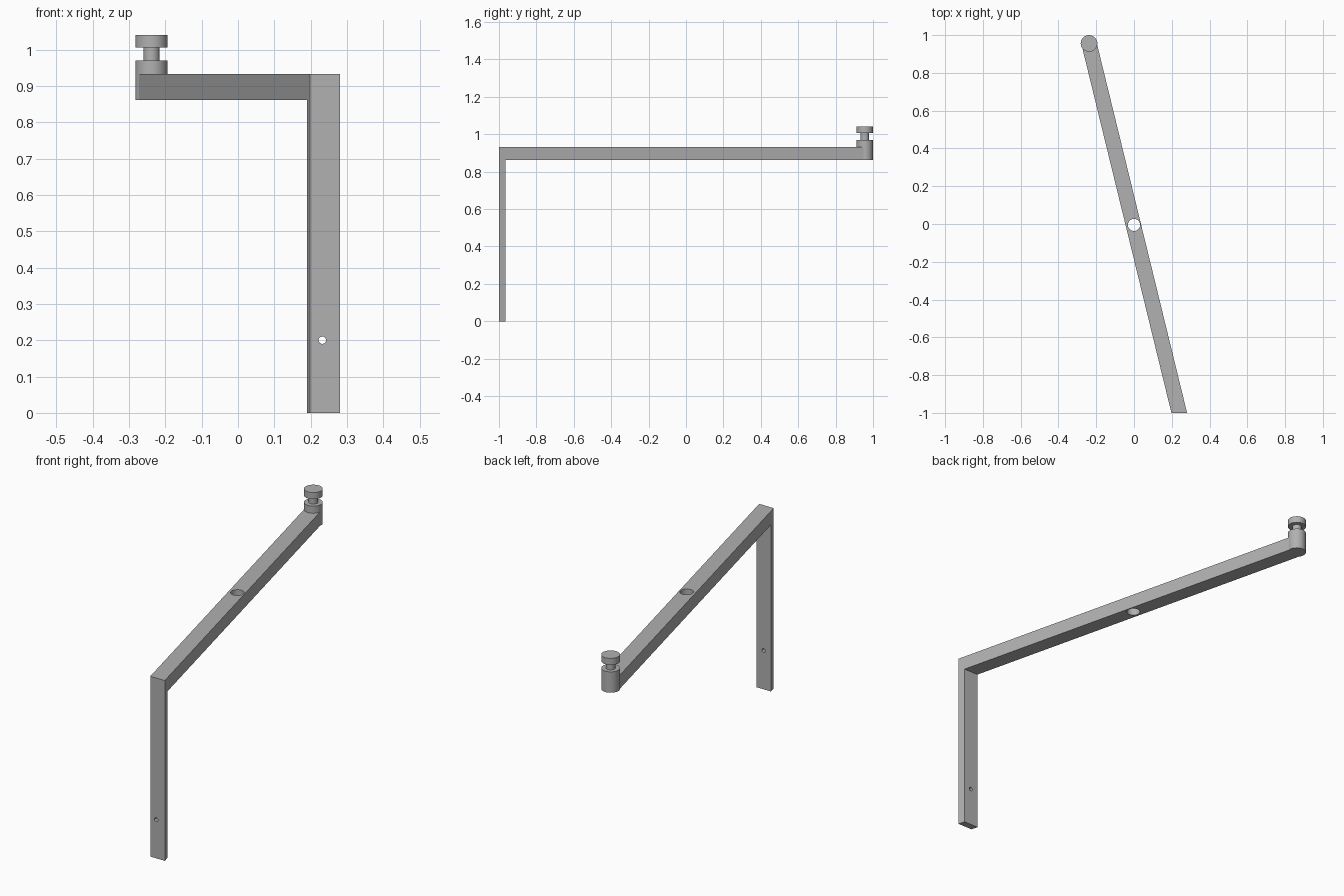
import bpy, bmesh, math
from mathutils import Matrix, Vector

if "Cube" in bpy.data.objects:
    bpy.data.objects.remove(bpy.data.objects["Cube"], do_unlink=True)

GREY = (0.44, 0.44, 0.44, 1)
mat = bpy.data.materials.new("plain grey")
mat.use_nodes = True
mat.diffuse_color = GREY
mat.node_tree.nodes["Principled BSDF"].inputs["Base Color"].default_value = GREY

FRONT, POST_X, POST_Y = -1.0, -0.238, 0.956
FRONT_X, HALF = 0.2395, 0.0415
ARM_LOW, ARM_TOP, LEG_BACK = 0.862, 0.933, -0.965
SLOPE = (POST_X - FRONT_X) / (POST_Y - FRONT)


def finish(bm, name):
    bmesh.ops.recalc_face_normals(bm, faces=bm.faces)
    mesh = bpy.data.meshes.new(name)
    bm.to_mesh(mesh)
    bm.free()
    mesh.materials.append(mat)
    obj = bpy.data.objects.new(name, mesh)
    bpy.context.collection.objects.link(obj)
    return obj


def activate(obj):
    bpy.ops.object.select_all(action='DESELECT')
    obj.select_set(True)
    bpy.context.view_layer.objects.active = obj


def drill(obj, centre, radius, depth, rotation):
    # Cut a round hole, then discard the cutter
    bm = bmesh.new()
    bmesh.ops.create_cone(bm, cap_ends=True, segments=48, radius1=radius,
                          radius2=radius, depth=depth,
                          matrix=Matrix.Translation(centre) @ rotation)
    cutter = finish(bm, "hole_cutter")
    cutter.hide_render = True
    mod = obj.modifiers.new("hole", 'BOOLEAN')
    mod.operation, mod.solver, mod.object = 'DIFFERENCE', 'EXACT', cutter
    activate(obj)
    bpy.ops.object.modifier_apply(modifier=mod.name)
    bpy.data.objects.remove(cutter, do_unlink=True)


# Bracket: L-shaped side profile, widened in x and sheared along the slanted arm
profile = [(FRONT, 0), (LEG_BACK, 0), (LEG_BACK, ARM_LOW),
           (POST_Y, ARM_LOW), (POST_Y, ARM_TOP), (FRONT, ARM_TOP)]
bm = bmesh.new()
face = bm.faces.new([bm.verts.new((FRONT_X + SLOPE * (y - FRONT) - HALF, y, z))
                     for y, z in profile])
side = bmesh.ops.extrude_face_region(bm, geom=[face])
bmesh.ops.translate(bm, vec=(2 * HALF, 0, 0),
                    verts=[v for v in side["geom"] if isinstance(v, bmesh.types.BMVert)])
bracket = finish(bm, "bracket_arm_and_leg")

# Vertical hole in mid arm, small screw hole in the leg
drill(bracket, Vector((0, -0.005, 0.9)), 0.032, 0.3, Matrix.Identity(4))
drill(bracket, Vector((0.232, -0.98, 0.2)), 0.01, 0.2,
      Matrix.Rotation(math.pi / 2, 4, 'X'))

# Turned post: base, narrow neck and flat head
R, NECK = 0.044, 0.022
outline = [(0, ARM_LOW), (R, ARM_LOW), (R, 0.97), (NECK, 0.97),
           (NECK, 1.006), (R, 1.006), (R, 1.04), (0, 1.04)]
bm = bmesh.new()
verts = [bm.verts.new((r, 0, z)) for r, z in outline]
edges = [bm.edges.new(pair) for pair in zip(verts, verts[1:])]
bmesh.ops.spin(bm, geom=verts + edges, cent=(0, 0, 0), axis=(0, 0, 1),
               angle=2 * math.pi, steps=64)
bmesh.ops.remove_doubles(bm, verts=bm.verts, dist=0.0001)
bmesh.ops.translate(bm, verts=bm.verts, vec=(POST_X, POST_Y, 0))
post = finish(bm, "end_post")

for obj in (bracket, post):
    activate(obj)
    bpy.ops.object.shade_smooth_by_angle(angle=math.radians(30))
